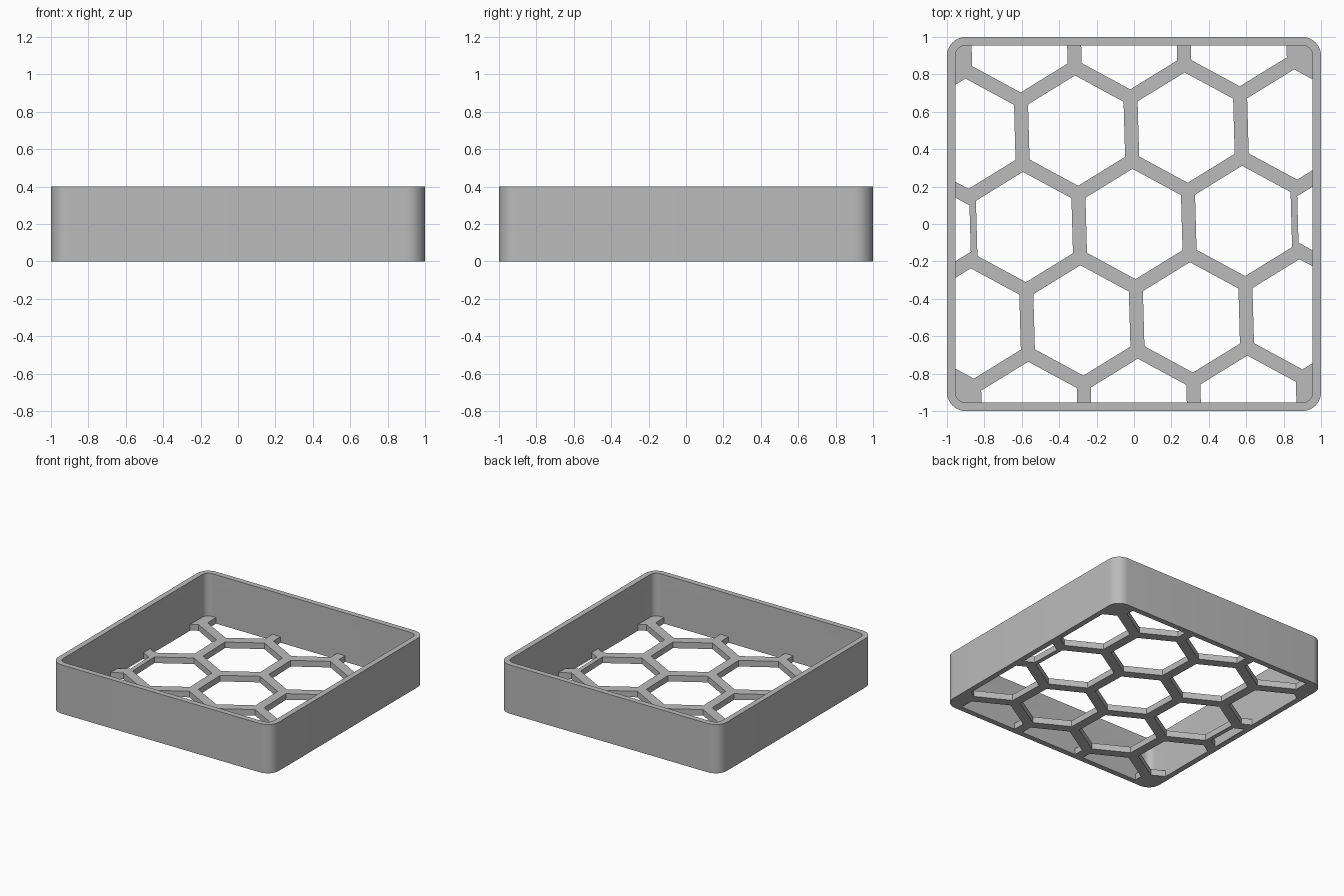
import bpy, bmesh
from math import cos, sin, pi, radians
from mathutils import Matrix, Vector

cube = bpy.data.objects.get("Cube")
if cube:
    bpy.data.objects.remove(cube)

FLOOR, HEIGHT = 0.05, 0.4
PITCH, CELL_RADIUS, TILT = 0.586, 0.295, radians(1.6)

grey = bpy.data.materials.new("plain_grey")
grey.use_nodes = True
colour = (0.5, 0.5, 0.5, 1)
grey.diffuse_color = colour
grey.node_tree.nodes["Principled BSDF"].inputs["Base Color"].default_value = colour


def rounded_square(half, radius, steps=10):
    """Outline of a square with rounded corners, counter-clockwise."""
    points = []
    for corner in range(4):
        a0 = corner * pi / 2
        centre = Matrix.Rotation(a0, 2) @ Vector((half - radius, half - radius))
        for s in range(steps + 1):
            a = a0 + s * pi / 2 / steps
            points.append(centre + radius * Vector((cos(a), sin(a))))
    return points


def prisms(name, outlines, z0, z1):
    """One object made of upright prisms."""
    bm = bmesh.new()
    for outline in outlines:
        low = [bm.verts.new((p.x, p.y, z0)) for p in outline]
        high = [bm.verts.new((p.x, p.y, z1)) for p in outline]
        bm.faces.new(low[::-1])
        bm.faces.new(high)
        for i in range(len(low)):
            j = (i + 1) % len(low)
            bm.faces.new((low[i], low[j], high[j], high[i]))
    mesh = bpy.data.meshes.new(name)
    bm.to_mesh(mesh)
    bm.free()
    obj = bpy.data.objects.new(name, mesh)
    bpy.context.collection.objects.link(obj)
    mesh.materials.append(grey)
    return obj


def combine(obj, other, operation):
    """Apply a boolean and remove the helper."""
    mod = obj.modifiers.new(operation.lower(), 'BOOLEAN')
    mod.object, mod.operation, mod.solver = other, operation, 'EXACT'
    bpy.context.view_layer.objects.active = obj
    bpy.ops.object.modifier_apply(modifier=mod.name)
    bpy.data.objects.remove(other)


# Honeycomb cells on a slightly turned lattice, corners left solid
turn = Matrix.Rotation(TILT, 2)
cells = []
for row in range(-2, 3):
    for col in range(-4, 5):
        centre = turn @ Vector(((col + row / 2) * PITCH, row * PITCH * sin(pi / 3)))
        x, y = abs(centre.x), abs(centre.y)
        if x > 1.25 or y > 1.1 or (x > 1.1 and y > 0.9):
            continue
        outline = []
        for k in range(6):
            a = pi / 2 + k * pi / 3
            p = CELL_RADIUS * Vector((cos(a), sin(a)))
            # Side cells reach a little further inwards
            if x > 1.1 and p.x * centre.x < -0.01:
                p += 0.04 * Vector((p.x / abs(p.x), -p.y / abs(p.y) * 0.577))
            outline.append(centre + turn @ p)
        cells.append(outline)

# Solid block, hollowed out, then pierced inside the walls only
inner = rounded_square(0.955, 0.055)
tray = prisms("tray", [rounded_square(1, 0.1)], 0, HEIGHT)
combine(tray, prisms("cavity", [inner], FLOOR, HEIGHT + 0.1), 'DIFFERENCE')
holes = prisms("floor_holes", cells, -0.1, 0.2)
combine(holes, prisms("hole_limit", [inner], -0.2, 0.3), 'INTERSECT')
combine(tray, holes, 'DIFFERENCE')

bpy.ops.object.select_all(action='DESELECT')
tray.select_set(True)
bpy.context.view_layer.objects.active = tray
bpy.ops.object.shade_smooth_by_angle(angle=radians(30))
